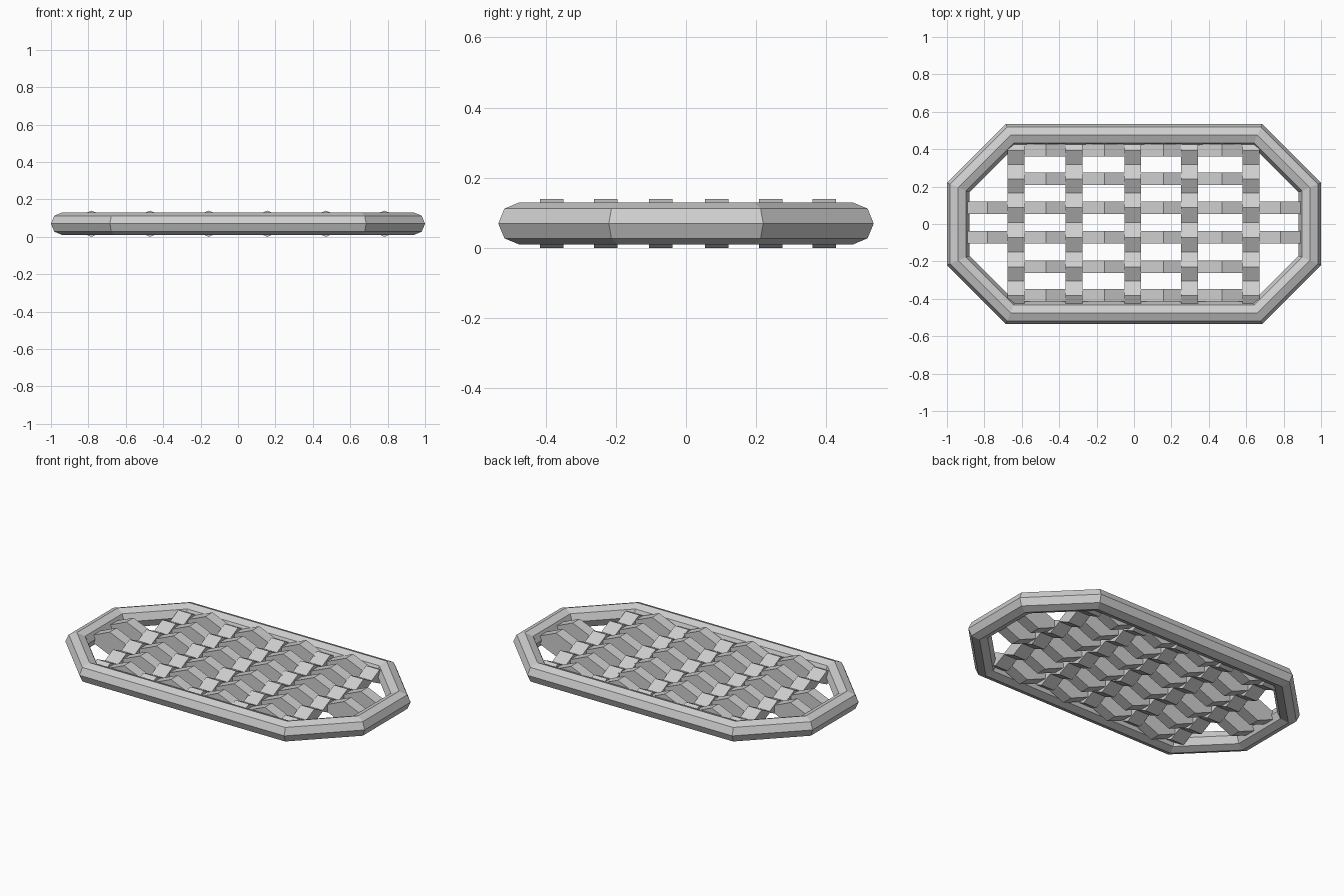
import bpy, bmesh, math

cube = bpy.data.objects.get("Cube")
if cube:
    bpy.data.objects.remove(cube, do_unlink=True)

grey = bpy.data.materials.new("light_grey")
grey.use_nodes = True
colour = (0.62, 0.62, 0.62, 1)
grey.diffuse_color = colour
grey.node_tree.nodes["Principled BSDF"].inputs["Base Color"].default_value = colour

MID = 0.07  # height of the middle plane


def loft(name, rings, closed):
    """Join rings of points into one flat-faced mesh."""
    bm = bmesh.new()
    loops = [[bm.verts.new(p) for p in ring] for ring in rings]
    n = len(loops[0])
    pairs = list(zip(loops, loops[1:]))
    if closed:
        pairs.append((loops[-1], loops[0]))
    else:
        bm.faces.new(loops[0])
        bm.faces.new(loops[-1])
    for a, b in pairs:
        for i in range(n):
            j = (i + 1) % n
            bm.faces.new((a[i], a[j], b[j], b[i]))
    bmesh.ops.recalc_face_normals(bm, faces=bm.faces)
    mesh = bpy.data.meshes.new(name)
    bm.to_mesh(mesh)
    bm.free()
    mesh.materials.append(grey)
    obj = bpy.data.objects.new(name, mesh)
    bpy.context.collection.objects.link(obj)
    return obj


# Outer frame: eight-sided tube swept round a long octagon with mitred corners
rings = []
for k in range(8):
    angle = k * math.pi / 4
    d, z = 0.06 * math.cos(angle), MID + 0.06 * math.sin(angle)
    a, b, c = 0.94 + d, 0.475 + d, 1.135 + d * math.sqrt(2)
    quarter = [(a, c - a), (c - b, b)]
    ring = quarter + [(-x, y) for x, y in reversed(quarter)]
    ring += [(-x, -y) for x, y in ring]
    rings.append([(x, y, z) for x, y in ring])
loft("frame", rings, True)


def slat(name, stations, centre, width, along_x):
    """Bar whose height swells and pinches; stations are (position, half height)."""
    rings = []
    for t, h in stations:
        section = [(-1, -1), (1, -1), (1, 1), (-1, 1)]
        pts = [(t, centre + s * width / 2, MID + v * h) for s, v in section]
        rings.append(pts if along_x else [(y, x, z) for x, y, z in pts])
    loft(name, rings, False)


ROWS = [-0.382, -0.229, -0.072, 0.088, 0.241, 0.394]
COLUMNS = [-0.63, -0.32, -0.007, 0.296, 0.626]
PINCH = 0.004

# Long slats: swell between the cross slats, pinch under them
for i, y in enumerate(ROWS):
    reach = 6 if i in (2, 3) else 4
    stations = [(k * 0.1567, 0.07 if k % 2 else PINCH)
                for k in range(-reach, reach + 1)]
    slat(f"long_slat_{i + 1}", stations, y, 0.067, True)

# Cross slats: swell over each long slat, pinch between them
stations = [(ROWS[0] - 0.077, PINCH)]
for y, nxt in zip(ROWS, ROWS[1:] + [ROWS[-1] + 0.154]):
    stations += [(y, 0.042), ((y + nxt) / 2, PINCH)]
for i, x in enumerate(COLUMNS):
    slat(f"cross_slat_{i + 1}", stations, x, 0.09, False)
